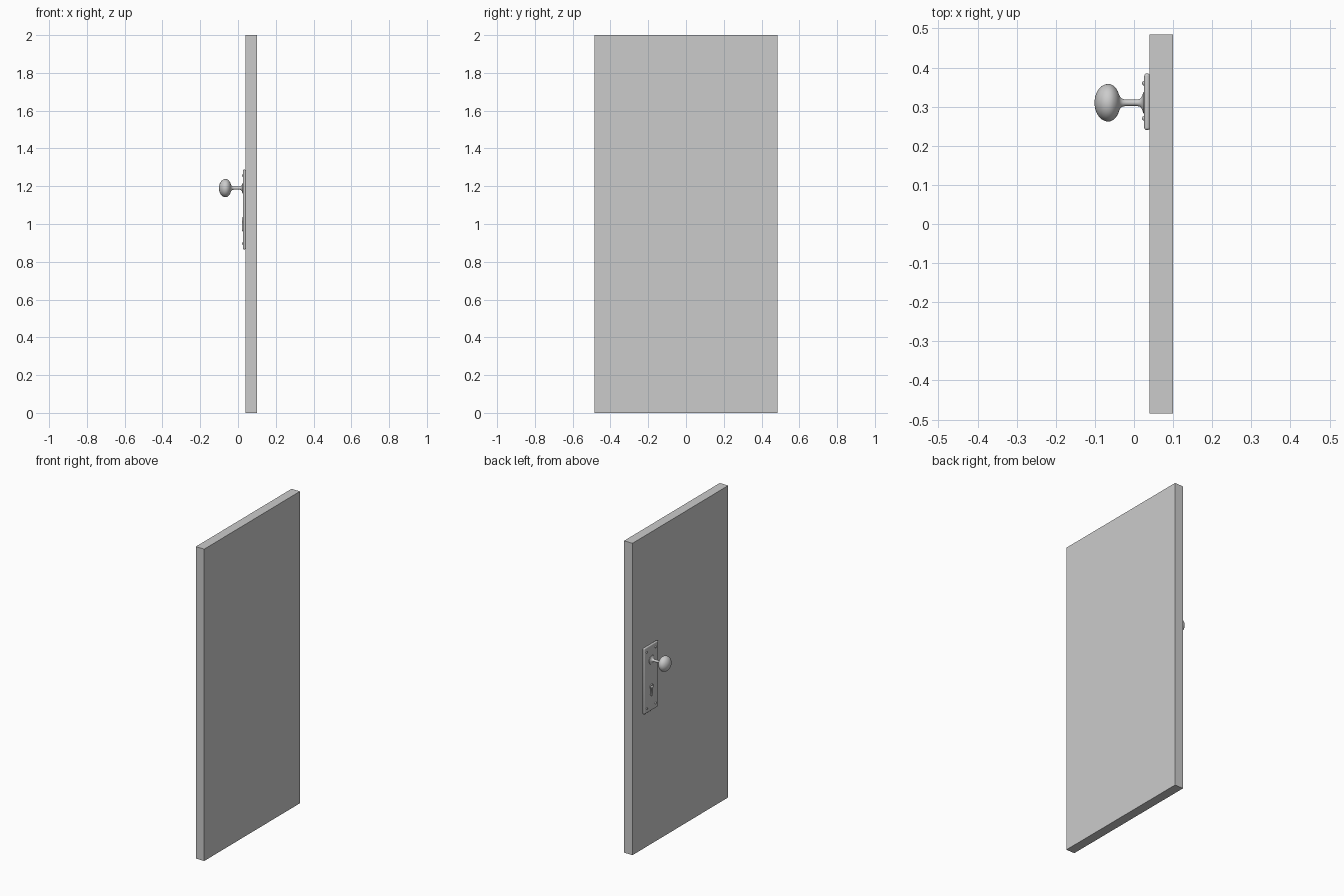
import bpy, bmesh, math

if "Cube" in bpy.data.objects:
    bpy.data.objects.remove(bpy.data.objects["Cube"])

KNOB_Y, PLATE_Y = 0.31, 0.3125


def add_object(name, bm, smooth=True):
    bmesh.ops.recalc_face_normals(bm, faces=bm.faces)
    mesh = bpy.data.meshes.new(name)
    bm.to_mesh(mesh)
    bm.free()
    obj = bpy.data.objects.new(name, mesh)
    bpy.context.collection.objects.link(obj)
    bpy.ops.object.select_all(action='DESELECT')
    obj.select_set(True)
    bpy.context.view_layer.objects.active = obj
    if smooth:
        bpy.ops.object.shade_smooth_by_angle(angle=math.radians(40))
    return obj


def skin(bm, rings, cap_start=False, cap_end=False):
    loops = [[bm.verts.new(p) for p in ring] for ring in rings]
    n = len(loops[0])
    for a, b in zip(loops, loops[1:]):
        for i in range(n):
            j = (i + 1) % n
            bm.faces.new((a[i], a[j], b[j], b[i]))
    if cap_start:
        bm.faces.new(loops[0])
    if cap_end:
        bm.faces.new(loops[-1])


def box(name, x, y, z):
    bm = bmesh.new()
    rings = [[(px, y[0], z[0]), (px, y[1], z[0]), (px, y[1], z[1]), (px, y[0], z[1])] for px in x]
    skin(bm, rings, True, True)
    return add_object(name, bm, False)


def lathe(name, profile, cy, cz, n=40):
    """Revolve (x, radius) pairs round an axis along x."""
    bm = bmesh.new()
    rings = [[(x, cy + r * math.cos(2 * math.pi * i / n), cz + r * math.sin(2 * math.pi * i / n))
              for i in range(n)] for x, r in profile]
    skin(bm, rings, True, True)
    return add_object(name, bm)


def keyhole(x, grow=0.0):
    """Keyhole outline: round top with a flared slot below."""
    r, neck, foot, low, cz = 0.0095 + grow, 0.004 + grow, 0.006 + grow, 0.967 - grow, 1.02
    a0 = -math.pi / 2 + math.asin(neck / r)
    span = 2 * math.pi - 2 * math.asin(neck / r)
    pts = [(x, PLATE_Y + r * math.cos(a0 + span * i / 24), cz + r * math.sin(a0 + span * i / 24))
           for i in range(25)]
    for i in range(9):
        a = math.pi + math.pi * i / 8
        pts.append((x, PLATE_Y + foot * math.cos(a), low + foot + foot * math.sin(a)))
    return pts


# Door slab
box("door_panel", (0.04, 0.10), (-0.485, 0.485), (0, 2))

# Backplate with rounded edges and a keyhole cut into it
plate = box("backplate", (0.026, 0.041), (0.24, 0.385), (0.865, 1.288))
bm = bmesh.new()
skin(bm, [keyhole(0.015), keyhole(0.037)], True, True)
cutter = add_object("keyhole_cutter", bm, False)
cutter.hide_render = True
cutter.hide_set(True)
bev = plate.modifiers.new("rounded_edges", 'BEVEL')
bev.width, bev.segments = 0.007, 4
cut = plate.modifiers.new("keyhole", 'BOOLEAN')
cut.operation, cut.object, cut.solver = 'DIFFERENCE', cutter, 'EXACT'
bpy.context.view_layer.objects.active = plate
plate.select_set(True)
for name in ("rounded_edges", "keyhole"):
    bpy.ops.object.modifier_apply(modifier=name)
bpy.ops.object.shade_smooth_by_angle(angle=math.radians(40))
bpy.data.objects.remove(cutter)

# Raised keyhole rim
bm = bmesh.new()
skin(bm, [keyhole(x, g) for x, g in
          ((0.028, 0.007), (0.024, 0.0065), (0.0215, 0.004), (0.0225, 0.0015), (0.027, 0.0))])
add_object("keyhole_rim", bm)

# Knob, stem and flared collar in one turned profile
profile = []
for i in range(15):
    a = math.pi / 2 * (0.03 + 0.97 * i / 14)
    profile.append((-0.066 - 0.035 * math.cos(a), 0.048 * math.sin(a)))
profile += [(-0.06, 0.0475), (-0.053, 0.044), (-0.046, 0.037), (-0.041, 0.029), (-0.038, 0.020),
            (-0.034, 0.013), (-0.028, 0.0095), (-0.02, 0.008), (0.006, 0.008), (0.014, 0.0095),
            (0.019, 0.014), (0.0215, 0.020), (0.024, 0.027), (0.029, 0.029)]
lathe("door_knob", profile, KNOB_Y, 1.19)

# Four dome-headed screws
for y in (0.27, 0.36):
    for z in (0.897, 1.257):
        lathe("plate_screw", [(0.0275 - 0.007 * math.cos(a), 0.0065 * math.sin(a))
                              for a in (0.1, 0.4, 0.7, 1.0, 1.3, 1.57)], y, z, 16)
